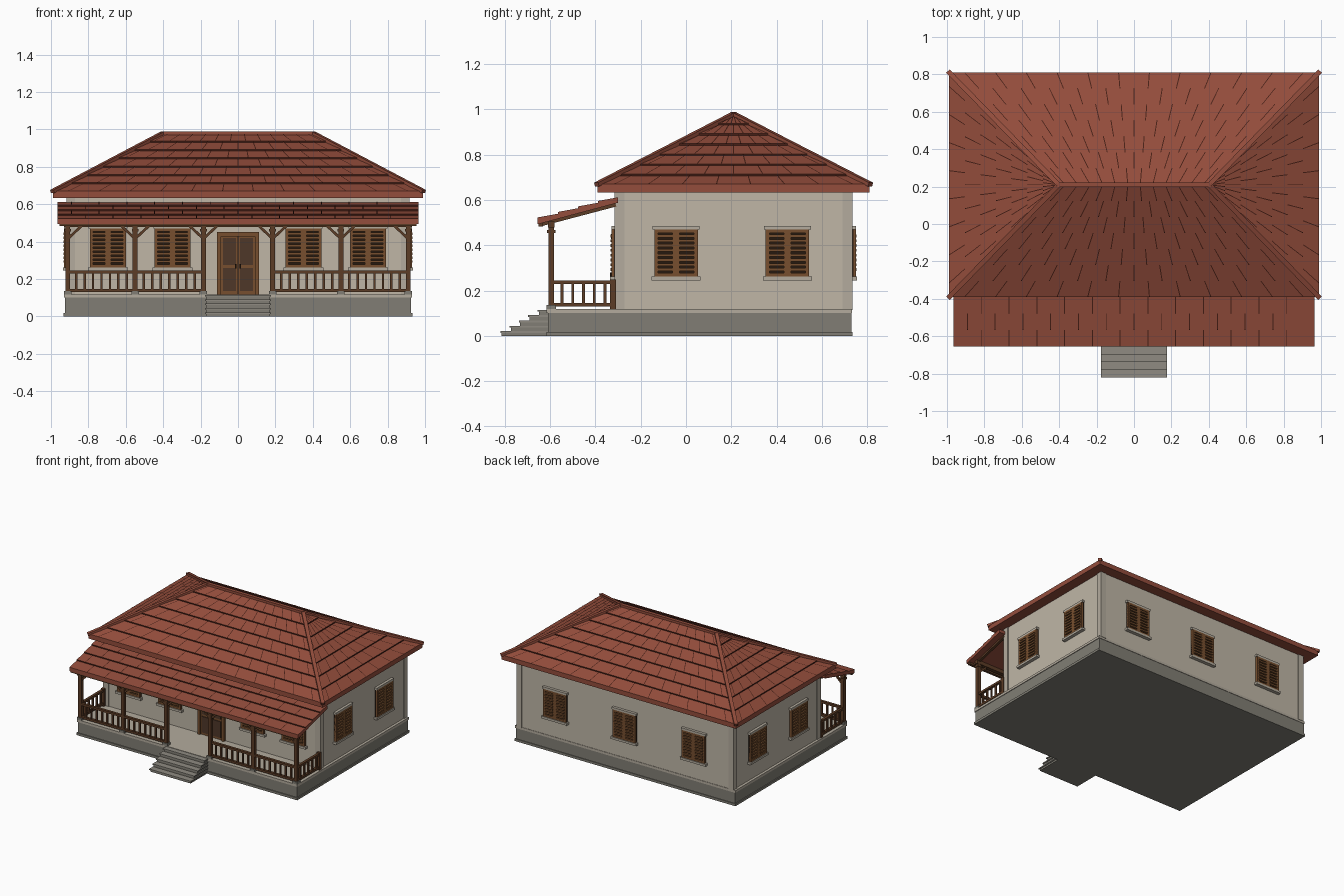
import bpy, bmesh
from mathutils import Matrix, Vector

cube = bpy.data.objects.get("Cube")
if cube:
    bpy.data.objects.remove(cube)


def material(name, red, green, blue):
    linear = [(c / 255) ** 2.2 for c in (red, green, blue)] + [1]
    mat = bpy.data.materials.new(name)
    mat.use_nodes = True
    mat.diffuse_color = linear
    mat.node_tree.nodes["Principled BSDF"].inputs["Base Color"].default_value = linear
    return mat


PLASTER = material("plaster", 190, 181, 165)
TRIM = material("pale_trim", 178, 170, 156)
STONE = material("grey_stone", 128, 125, 116)
TREAD = material("step_stone", 142, 138, 129)
TILE = material("red_tile", 146, 78, 62)
JOINT = material("dark_joint", 72, 36, 28)
TIMBER = material("post_timber", 92, 62, 42)
SHUTTER = material("shutter_wood", 118, 80, 50)
DOOR = material("door_wood", 80, 58, 45)
SHADOW = material("dark_gap", 42, 30, 22)


def finish(bm, name, *mats):
    mesh = bpy.data.meshes.new(name)
    bmesh.ops.recalc_face_normals(bm, faces=bm.faces)
    bm.to_mesh(mesh)
    bm.free()
    for mat in mats:
        mesh.materials.append(mat)
    obj = bpy.data.objects.new(name, mesh)
    bpy.context.collection.objects.link(obj)
    return obj


def boxes(name, mat, specs, place=Matrix()):
    """One object from boxes given as x, y, z ranges."""
    bm = bmesh.new()
    for x0, x1, y0, y1, z0, z1 in specs:
        middle = Vector((x0 + x1, y0 + y1, z0 + z1)) / 2
        size = Matrix.Diagonal((x1 - x0, y1 - y0, z1 - z0, 1))
        bmesh.ops.create_cube(bm, size=1, matrix=place @ Matrix.Translation(middle) @ size)
    return finish(bm, name, mat)


def beams(name, mat, paths, width, height):
    """One object from square beams running between point pairs."""
    bm = bmesh.new()
    for start, end in paths:
        a, b = Vector(start), Vector(end)
        turn = (b - a).to_track_quat('Y', 'Z').to_matrix().to_4x4()
        size = Matrix.Diagonal((width, (b - a).length, height, 1))
        bmesh.ops.create_cube(bm, size=1, matrix=Matrix.Translation((a + b) / 2) @ turn @ size)
    return finish(bm, name, mat)


def seam(bm, low, high, along):
    """Thin dark joint lying just above a tile course."""
    side, lift = along.normalized() * 0.0025, Vector((0, 0, 0.0015))
    points = (low - side, low + side, high + side, high - side)
    bm.faces.new([bm.verts.new(p + lift) for p in points])


# Masonry base, porch floor and entrance steps
SIDE, FRONT, BACK = 0.91, -0.31, 0.73
boxes("foundation", STONE, [(-0.925, 0.925, -0.61, BACK, 0, 0.1),
                            (-0.932, 0.932, -0.617, BACK + 0.005, 0, 0.018)])
boxes("porch_floor", TRIM, [(-0.93, 0.93, -0.615, BACK + 0.003, 0.1, 0.118)])
steps, treads = [], []
for i in range(5):
    y, top = -0.82 + 0.041 * i, 0.021 + 0.0235 * i
    steps.append((-0.17, 0.17, y + 0.006, -0.6, 0, top - 0.008))
    treads.append((-0.176, 0.176, y, -0.6, top - 0.008, top))
boxes("step_risers", STONE, steps)
boxes("step_treads", TREAD, treads)

# House body with corner pilasters
boxes("walls", PLASTER, [(-SIDE, SIDE, FRONT, BACK, 0.11, 0.64)])
boxes("corner_pilasters", TRIM,
      [(x - 0.022, x + 0.022, y - 0.022, y + 0.022, 0.115, 0.636)
       for x in (-SIDE + 0.016, SIDE - 0.016) for y in (FRONT + 0.016, BACK - 0.016)])


# Shuttered windows, modelled facing forward and turned onto each wall
def window(label, x, y, degrees):
    from math import radians
    place = Matrix.Translation((x, y, 0)) @ Matrix.Rotation(radians(degrees), 4, 'Z')
    low, high, half = 0.262, 0.47, 0.096
    boxes(label + "_window_recess", SHADOW, [(-half, half, -0.009, 0.01, low, high)], place)
    frame, slats = [], []
    for side in (-1, 1):
        centre = side * half / 2
        for edge in (-1, 1):
            x = centre + edge * (half / 2 - 0.008)
            frame.append((x - 0.008, x + 0.008, -0.02, 0, low, high))
        for z in (low, high - 0.016):
            frame.append((centre - 0.045, centre + 0.045, -0.02, 0, z, z + 0.016))
        for k in range(8):
            z = low + 0.025 + k * 0.0212
            slats.append((centre - 0.035, centre + 0.035, -0.023, -0.006, z, z + 0.012))
    boxes(label + "_shutter_frame", SHUTTER, frame, place)
    boxes(label + "_shutter_slats", SHUTTER, slats, place)
    boxes(label + "_sill_and_lintel", TRIM,
          [(-0.108, 0.108, -0.026, 0.01, low - 0.017, low),
           (-0.103, 0.103, -0.02, 0.01, high, high + 0.016)], place)


for x in (-0.695, -0.35, 0.35, 0.695):
    window("front", x, FRONT, 0)
for x in (-0.585, 0, 0.585):
    window("back", x, BACK, 180)
for y in (-0.044, 0.448):
    window("left", SIDE, y, 90)
    window("right", -SIDE, y, -90)

# Double entrance door with raised panels
boxes("door_frame", SHUTTER, [(-0.112, -0.09, FRONT - 0.02, FRONT, 0.118, 0.45),
                              (0.09, 0.112, FRONT - 0.02, FRONT, 0.118, 0.45),
                              (-0.112, 0.112, FRONT - 0.022, FRONT, 0.428, 0.45)])
boxes("door_leaves", SHUTTER, [(-0.09, 0.09, FRONT - 0.008, FRONT, 0.118, 0.43)])
boxes("door_panels", DOOR, [(x - 0.034, x + 0.034, FRONT - 0.013, FRONT, low, high)
                            for x in (-0.045, 0.045)
                            for low, high in ((0.135, 0.258), (0.275, 0.418))])
boxes("door_gap", SHADOW, [(-0.003, 0.003, FRONT - 0.01, FRONT, 0.12, 0.428)])
boxes("door_handles", SHADOW, [(x - 0.004, x + 0.004, FRONT - 0.025, FRONT, 0.255, 0.28)
                               for x in (-0.013, 0.013)])

# Porch posts, capitals, bases, braces and top beams
RAIL_Y = -0.595
columns = (-0.91, -0.55, -0.185, 0.185, 0.55, 0.91)
boxes("porch_posts", TIMBER, [(x - 0.013, x + 0.013, RAIL_Y - 0.013, RAIL_Y + 0.013, 0.118, 0.5)
                              for x in columns])
boxes("post_capitals", TIMBER, [(x - 0.018, x + 0.018, RAIL_Y - 0.018, RAIL_Y + 0.018, 0.455, 0.468)
                                for x in columns])
boxes("post_bases", STONE, [(x - 0.02, x + 0.02, RAIL_Y - 0.02, RAIL_Y + 0.02, 0.118, 0.136)
                            for x in columns])
braces = [((x, RAIL_Y, 0.415), (x + s * 0.075, RAIL_Y, 0.485))
          for x in columns for s in (-1, 1) if abs(x + s * 0.075) < 0.93]
beams("post_braces", TIMBER, braces, 0.014, 0.014)
boxes("porch_beam", TIMBER, [(-0.93, 0.93, RAIL_Y - 0.014, RAIL_Y + 0.014, 0.478, 0.506)])
boxes("porch_gutter_board", TIMBER, [(-0.955, 0.955, -0.652, -0.632, 0.484, 0.504)])
beams("porch_rafters", TIMBER, [((x, -0.64, 0.493), (x, FRONT, 0.58)) for x in columns], 0.02, 0.018)

# Railings between posts and along both porch ends
spans = [((columns[i], RAIL_Y), (columns[i + 1], RAIL_Y)) for i in (0, 1, 3, 4)]
spans += [((x, RAIL_Y), (x, FRONT)) for x in (columns[0], columns[-1])]
rails, balusters = [], []
for start, end in spans:
    a, b = Vector((*start, 0)), Vector((*end, 0))
    for z in (0.138, 0.237):
        rails.append((a + Vector((0, 0, z)), b + Vector((0, 0, z))))
    count = round((b - a).length / 0.046)
    for k in range(1, count):
        p = a.lerp(b, k / count)
        balusters.append((p.x - 0.006, p.x + 0.006, p.y - 0.006, p.y + 0.006, 0.135, 0.235))
beams("railings", TIMBER, rails, 0.02, 0.016)
boxes("balusters", TIMBER, balusters)
boxes("railing_wall_posts", TIMBER, [(x - 0.013, x + 0.013, FRONT - 0.025, FRONT, 0.118, 0.25)
                                     for x in (columns[0], columns[-1])])

# Main hipped roof made of stepped tile courses
MIDDLE, EAVE, RIDGE, COURSES, STEP = 0.21, 0.662, 0.975, 7, 0.008


def roof_ring(t, z):
    x, y = 0.988 - 0.585 * t, max(0.6 * (1 - t), 0.002)
    return [Vector((sx * x, MIDDLE + sy * y, z)) for sx, sy in ((-1, -1), (1, -1), (1, 1), (-1, 1))]


rings = [roof_ring(0, EAVE - 0.028)]
for i in range(COURSES):
    for t, lift in ((i / COURSES, STEP), ((i + 1) / COURSES, 0)):
        rings.append(roof_ring(t, EAVE + (RIDGE - EAVE) * t + lift))
bm, joints = bmesh.new(), bmesh.new()
loops = [[bm.verts.new(p) for p in ring] for ring in rings]
bm.faces.new(loops[0])
bm.faces.new(loops[-1])
for i in range(len(loops) - 1):
    for k in range(4):
        j = (k + 1) % 4
        face = bm.faces.new((loops[i][k], loops[i][j], loops[i + 1][j], loops[i + 1][k]))
        face.material_index = 1 if i > 0 and i % 2 == 0 else 0
        if i % 2:
            tiles = (12, 8)[k % 2]
            for n in range(1, tiles + 1):
                f = (n - (0.5 if i % 4 == 1 else 0)) / tiles
                if f < 1:
                    seam(joints, rings[i][k].lerp(rings[i][j], f),
                         rings[i + 1][k].lerp(rings[i + 1][j], f), rings[i][j] - rings[i][k])
finish(bm, "main_roof", TILE, JOINT)
finish(joints, "main_roof_joints", JOINT)

# Ridge and hip caps
caps = [((-0.41, MIDDLE, RIDGE + 0.004), (0.41, MIDDLE, RIDGE + 0.004))]
caps += [((sx * 0.993, MIDDLE + sy * 0.605, EAVE + 0.006), (sx * 0.403, MIDDLE, RIDGE + 0.004))
         for sx in (-1, 1) for sy in (-1, 1)]
beams("roof_caps", TILE, caps, 0.026, 0.018)

# Lean-to porch roof with the same stepped courses
ROWS, HALF = 4, 0.965
low, high = Vector((0, -0.655, 0.515)), Vector((0, -0.3, 0.612))
profile = []
for i in range(ROWS):
    profile += [low.lerp(high, i / ROWS) + Vector((0, 0, STEP)), low.lerp(high, (i + 1) / ROWS)]
profile += [high - Vector((0, 0, 0.024)), low - Vector((0, 0, 0.022))]
bm, joints = bmesh.new(), bmesh.new()
right, left = [[bm.verts.new(p + Vector((x, 0, 0))) for p in profile] for x in (-HALF, HALF)]
bm.faces.new(right)
bm.faces.new(left)
for i in range(len(profile)):
    j = (i + 1) % len(profile)
    face = bm.faces.new((right[i], right[j], left[j], left[i]))
    face.material_index = 1 if i % 2 and i < 2 * ROWS - 1 else 0
    if i % 2 == 0 and i < 2 * ROWS:
        for n in range(1, 13):
            across = Vector((HALF * (2 * (n - (0.5 if i % 4 else 0)) / 13 - 1), 0, 0))
            seam(joints, profile[i] + across, profile[j] + across, Vector((1, 0, 0)))
finish(bm, "porch_roof", TILE, JOINT)
finish(joints, "porch_roof_joints", JOINT)
